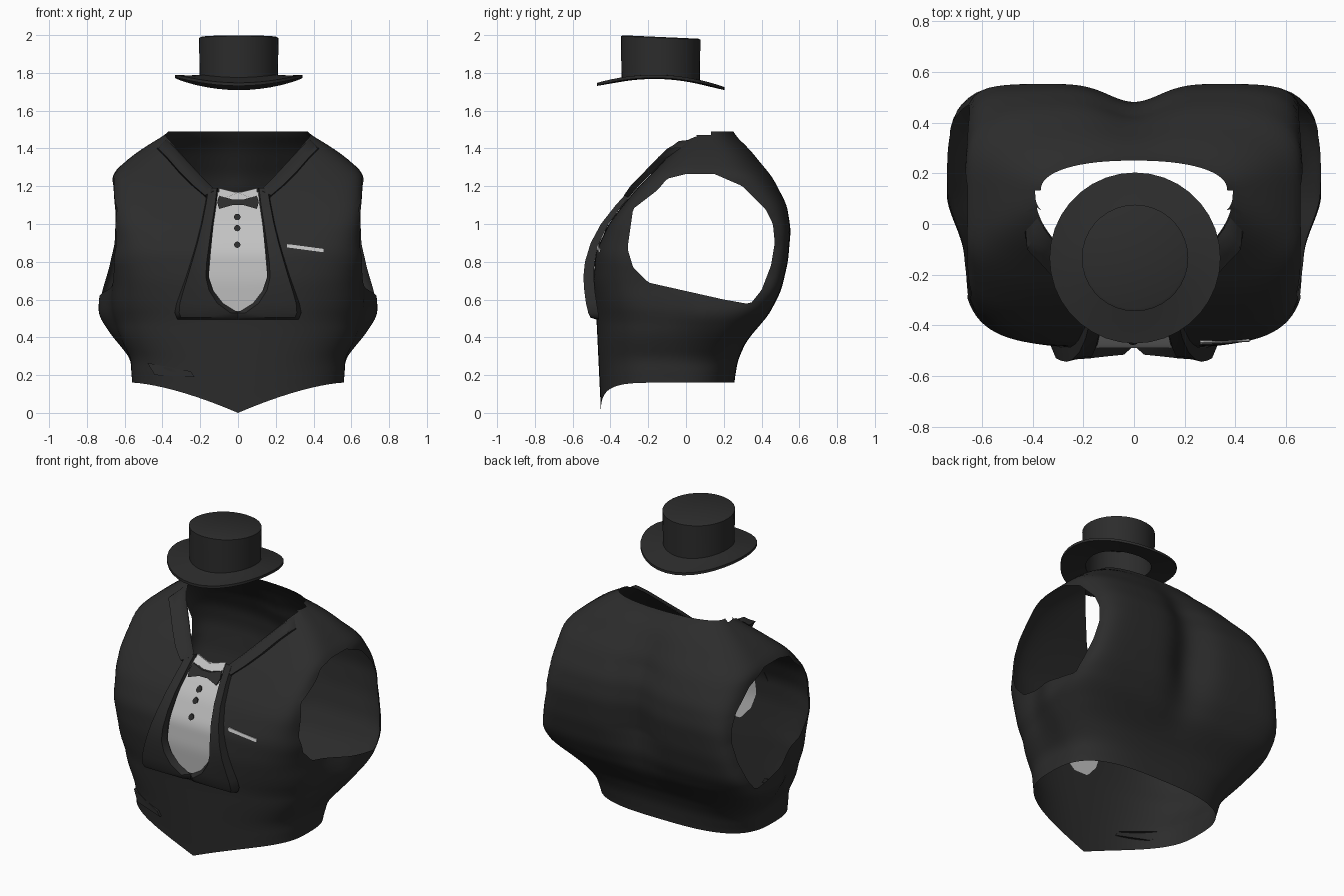
import bpy, bmesh, math
from mathutils import Vector
from mathutils.geometry import intersect_point_line

cube = bpy.data.objects.get("Cube")
if cube:
    bpy.data.objects.remove(cube)


def material(name, value):
    m = bpy.data.materials.new(name)
    m.use_nodes = True
    m.diffuse_color = (value, value, value, 1)
    bsdf = m.node_tree.nodes["Principled BSDF"]
    bsdf.inputs["Base Color"].default_value = (value, value, value, 1)
    bsdf.inputs["Roughness"].default_value = 0.8
    return m


SUIT = material("charcoal suit", 0.025)
SHIRT = material("white shirt", 0.54)


def finish(name, bm, mats, angle=40):
    bmesh.ops.recalc_face_normals(bm, faces=bm.faces[:])
    mesh = bpy.data.meshes.new(name)
    bm.to_mesh(mesh)
    bm.free()
    for m in mats:
        mesh.materials.append(m)
    ob = bpy.data.objects.new(name, mesh)
    bpy.context.collection.objects.link(ob)
    bpy.ops.object.select_all(action='DESELECT')
    ob.select_set(True)
    bpy.context.view_layer.objects.active = ob
    bpy.ops.object.shade_smooth_by_angle(angle=math.radians(angle))


def lerp(table, z):
    for (a, u), (b, v) in zip(table, table[1:]):
        if z <= b:
            return u + (v - u) * max(0, (z - a) / (b - a))
    return table[-1][1]


def profile(table, z):
    """Table value with its corners rounded off."""
    return sum(lerp(table, z + k * .015) for k in range(-2, 3)) / 5


# Torso profiles by height: half width, front, back and squareness of each half
WIDTH = [(.16, .56), (.28, .57), (.42, .68), (.52, .74), (.62, .735), (.73, .7),
         (.9, .665), (1.27, .665), (1.37, .55), (1.46, .41), (1.49, .35)]
FRONT = [(.16, -.45), (.5, -.475), (.7, -.49), (.85, -.48), (1.0, -.41),
         (1.1, -.335), (1.2, -.25), (1.3, -.15), (1.42, -.04), (1.49, .02)]
BACK = [(.16, .255), (.28, .275), (.38, .32), (.52, .44), (.65, .505), (.8, .54),
        (.97, .555), (1.1, .535), (1.25, .46), (1.4, .34), (1.49, .24)]
FRONT_SQUARE = [(.16, 2.6), (.5, 2.8), (.85, 4.5), (1.1, 8), (1.27, 6), (1.49, 3)]
BACK_SQUARE = [(.16, 3), (.5, 5), (.7, 11), (.9, 10), (1.1, 6), (1.3, 3.2), (1.42, 2.8), (1.49, 2.2)]
GROOVE = [(.4, 0), (.8, .08), (1.2, .06), (1.47, 0)]
WAIST = [(.25, 0), (.5, .1), (.65, .08), (.82, 0)]


def mirrored(half):
    return half + [(-x, z) for x, z in reversed(half)]


ARMHOLE = [(-.15, 1.18), (-.1, 1.24), (0, 1.265), (.15, 1.265), (.3, 1.2), (.42, 1.08),
           (.46, 1.0), (.47, .9), (.45, .78), (.4, .65), (.34, .575), (.2, .6),
           (0, .645), (-.2, .69), (-.28, .77), (-.31, .87), (-.28, 1.08)]
NECK = mirrored([(.12, 1.17), (.4, 1.485), (.4, 1.6)])
BIB = mirrored([(.11, 1.17), (.13, 1.0), (.155, .72), (.12, .62), (.05, .54)])


def inside(p, poly):
    hit = False
    for (a, b), (c, d) in zip(poly, poly[1:] + poly[:1]):
        if (b > p[1]) != (d > p[1]) and p[0] < a + (p[1] - b) * (c - a) / (d - b):
            hit = not hit
    return hit


def nearest(p, poly):
    p, best = Vector(p), None
    for a, b in zip(poly, poly[1:] + poly[:1]):
        a, b = Vector(a), Vector(b)
        q, k = intersect_point_line(p, a, b)
        q = a.lerp(b, min(1, max(0, k)))
        if best is None or (q - p).length < (best - p).length:
            best = q
    return best


def section(z, behind):
    """Half width, middle, half depth and squareness of the torso at a height."""
    f, b = profile(FRONT, z), profile(BACK, z)
    n = profile(BACK_SQUARE if behind else FRONT_SQUARE, z)
    return profile(WIDTH, z), (f + b) / 2, (b - f) / 2, n


def pinch(y, z):
    """The hips are narrower in front than behind."""
    k = min(1, max(0, (.12 - y) / .25))
    return 1 - profile(WAIST, z) * k * k * (3 - 2 * k)


def front_y(x, z):
    w, mid, depth, n = section(z, False)
    return mid - depth * (1 - min(1, abs(x) / w) ** n) ** (1 / n)


def side_x(y, z):
    w, mid, depth, n = section(z, y > section(z, True)[1])
    return w * (1 - min(1, abs(y - mid) / depth) ** n) ** (1 / n) * pinch(y, z)


def torso_point(angle, z):
    c, s = math.cos(angle), math.sin(angle)
    w, mid, depth, n = section(z, s > 0)
    r = (abs(c / w) ** n + abs(s / depth) ** n) ** (-1 / n)
    x, y = r * c, mid + r * s
    x *= pinch(y, z)
    if s > 0:
        y -= lerp(GROOVE, z) * math.exp(-(x / .14) ** 2)
    else:
        # pointed front hem
        z -= .16 * max(0, 1 - abs(x) / .56) ** 1.5 * max(0, 1 - (z - .16) / .3)
    return Vector((x, y, z))


def label(p, front):
    if abs(p.x) > .45 and inside((p.y, p.z), ARMHOLE):
        return "arm"
    if front and inside((p.x, p.z), NECK):
        return "neck"
    if front and inside((p.x, p.z), BIB):
        return "bib"
    return ""


# Waistcoat shell with the shirt front set into it
COLS, ROWS = 180, 72
bm = bmesh.new()
rings = [[bm.verts.new(torso_point(2 * math.pi * i / COLS, .16 + 1.33 * j / ROWS))
          for i in range(COLS)] for j in range(ROWS + 1)]
kinds = {}
for lo, hi in zip(rings, rings[1:]):
    for i in range(COLS):
        k = (i + 1) % COLS
        face = bm.faces.new((lo[i], lo[k], hi[k], hi[i]))
        kinds[face] = label(face.calc_center_median(), i >= COLS // 2)
        face.material_index = int(kinds[face] == "bib")
for v in bm.verts:
    near = {kinds[f] for f in v.link_faces}
    if len(near) < 2:
        continue
    if "arm" in near:
        y, z = nearest((v.co.y, v.co.z), ARMHOLE)
        v.co = (math.copysign(side_x(y, z), v.co.x), y, z)
    elif v.co.z < 1.465:
        x, z = nearest((v.co.x, v.co.z), NECK if "neck" in near else BIB)
        v.co = (x, front_y(x, z), z)
bmesh.ops.delete(bm, geom=[f for f in kinds if kinds[f] in ("arm", "neck")], context='FACES')
finish("waistcoat", bm, [SUIT, SHIRT], 50)


def raised_band(name, rows):
    """Strip between inner and outer edges, standing off the chest, on both sides."""
    for side, sign in (("left", 1), ("right", -1)):
        bm = bmesh.new()
        grid = []
        for inner, outer, off in rows:
            line = []
            for k, lift in ((0, 0), (.12, .7), (.6, .8), (.93, 1), (1, 0)):
                x, z = Vector(inner).lerp(Vector(outer), k)
                line.append(bm.verts.new((sign * x, front_y(x, z) - off * lift - .003, z)))
            grid.append(line)
        for a, b in zip(grid, grid[1:]):
            for i in range(len(a) - 1):
                bm.faces.new((a[i], a[i + 1], b[i + 1], b[i]))
        bmesh.ops.remove_doubles(bm, verts=bm.verts[:], dist=.0005)
        finish(side + "_" + name, bm, [SUIT], 50)


# Lapels flare towards the bottom and meet under the shirt front
LAPEL = [(1.19, .105, .16, .03), (1.1, .115, .175, .035), (1.0, .13, .195, .04),
         (.9, .143, .22, .045), (.8, .154, .25, .05), (.72, .156, .275, .055),
         (.65, .134, .3, .055), (.58, .08, .325, .055), (.53, 0, .335, .05),
         (.505, 0, .325, .04), (.495, 0, .32, 0)]
raised_band("lapel", [((a, z), (b, z), off) for z, a, b, off in LAPEL])

# Collar bands from the lapels up to the shoulders
raised_band("collar", [((.11, 1.17), (.17, 1.14), 0), ((.12, 1.18), (.18, 1.15), .035),
                       ((.19, 1.25), (.245, 1.205), .045), ((.26, 1.325), (.315, 1.275), .045),
                       ((.33, 1.4), (.38, 1.35), .05), ((.375, 1.445), (.425, 1.395), .065),
                       ((.38, 1.45), (.43, 1.4), 0)])


def plate(name, points, mat, off=.008):
    """Thin piece laid on the chest."""
    bm = bmesh.new()
    top = [bm.verts.new((x, front_y(x, z) - off, z)) for x, z in points]
    low = [bm.verts.new((x, front_y(x, z), z)) for x, z in points]
    bm.faces.new(top)
    for i in range(len(top)):
        k = (i + 1) % len(top)
        bm.faces.new((top[i], top[k], low[k], low[i]))
    finish(name, bm, [mat], 30)


# Shirt collar points, bow tie and buttons
for side, s in (("left", 1), ("right", -1)):
    plate(side + "_shirt_collar", [(0, 1.165), (s * .1, 1.19), (s * .105, 1.13), (s * .05, 1.145)], SHIRT)
    plate(side + "_bow", [(0, 1.13), (s * .03, 1.13), (s * .1, 1.15), (s * .11, 1.115),
                          (s * .1, 1.08), (s * .03, 1.1), (0, 1.1)], SUIT, .015)
for i, z in enumerate((1.037, .978, .89)):
    ring = [2 * math.pi * k / 12 for k in range(12)]
    plate("button_%d" % (i + 1), [(.017 * math.cos(a) - .004, z + .017 * math.sin(a)) for a in ring], SUIT)

# Breast pocket edge and lower pocket flap
plate("pocket_square", [(.26, .894), (.455, .868), (.455, .85), (.26, .876)], SHIRT)
plate("pocket_flap", [(-.48, .265), (-.25, .22), (-.23, .19), (-.44, .2)], SUIT, .02)

# Hat turned from a profile, brim drooping front and back
PROFILE = [(0, 1.99), (.2, 1.99), (.21, 1.985), (.208, 1.79), (.26, 1.787), (.31, 1.788), (.337, 1.79),
           (.337, 1.774), (.26, 1.768), (.19, 1.768), (.185, 1.96), (0, 1.96)]
bm = bmesh.new()
SEG = 36
loops = []
for r, z in PROFILE:
    loop = []
    for i in range(SEG):
        a = 2 * math.pi * i / SEG
        x, y = r * math.cos(a), r * math.sin(a)
        drop = .045 * y if z > 1.9 else .47 * (y + .035) ** 2
        loop.append(bm.verts.new((x + .004, y - .134, z - drop)))
    loops.append(loop)
for a, b in zip(loops, loops[1:]):
    for i in range(SEG):
        k = (i + 1) % SEG
        bm.faces.new((a[i], a[k], b[k], b[i]))
bmesh.ops.remove_doubles(bm, verts=bm.verts[:], dist=.0005)
finish("hat", bm, [SUIT], 40)
